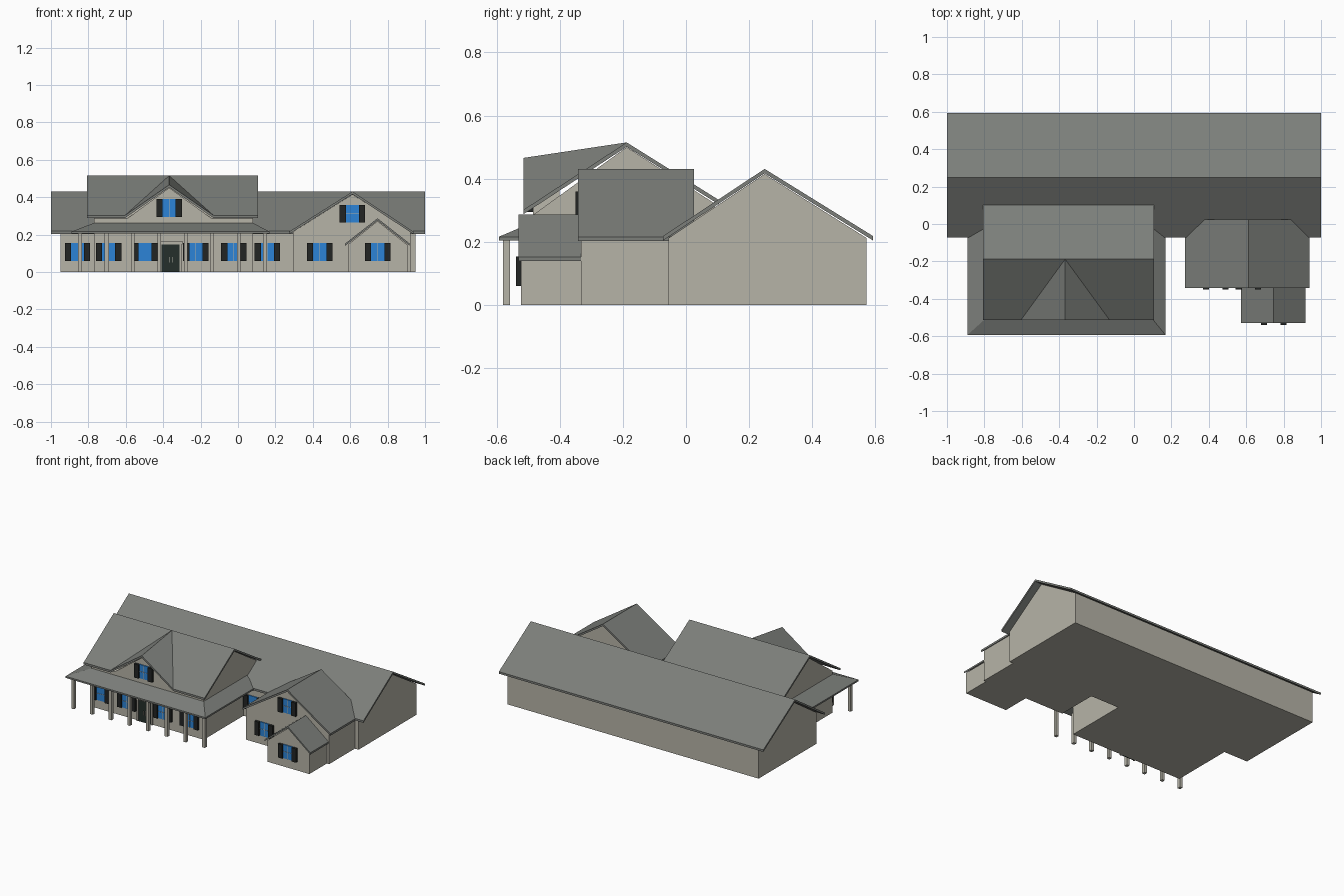
import bpy, bmesh
from mathutils import Vector

if "Cube" in bpy.data.objects:
    bpy.data.objects.remove(bpy.data.objects["Cube"])


def material(name, rgb):
    m = bpy.data.materials.new(name)
    m.diffuse_color = (*rgb, 1)
    m.use_nodes = True
    m.node_tree.nodes["Principled BSDF"].inputs["Base Color"].default_value = m.diffuse_color
    return m


WALL = material("warm grey siding", (0.47, 0.455, 0.39))
ROOF = material("grey shingle", (0.20, 0.21, 0.195))
GLASS = material("blue glass", (0.025, 0.23, 0.68))
SHUTTER = material("black shutter", (0.016, 0.018, 0.017))
DOOR = material("dark green door", (0.018, 0.028, 0.024))


def finish(name, bm, mat):
    bmesh.ops.recalc_face_normals(bm, faces=bm.faces)
    me = bpy.data.meshes.new(name)
    bm.to_mesh(me)
    bm.free()
    me.materials.append(mat)
    ob = bpy.data.objects.new(name, me)
    bpy.context.collection.objects.link(ob)
    return ob


def thick(name, pts, faces, offset, mat):
    """Faces extruded into a closed solid along an offset vector."""
    bm = bmesh.new()
    vs = [bm.verts.new(p) for p in pts]
    fs = [bm.faces.new([vs[i] for i in f]) for f in faces]
    ext = bmesh.ops.extrude_face_region(bm, geom=fs, use_keep_orig=True)
    new = [g for g in ext["geom"] if isinstance(g, bmesh.types.BMVert)]
    bmesh.ops.translate(bm, verts=new, vec=Vector(offset))
    return finish(name, bm, mat)


def box(name, x0, x1, y0, y1, z0, z1, mat):
    return thick(name, [(x0, y0, z0), (x1, y0, z0), (x1, y1, z0), (x0, y1, z0)],
                 [(0, 1, 2, 3)], (0, 0, z1 - z0), mat)


def prism_x(name, profile, x0, x1, mat):
    return thick(name, [(x0, y, z) for y, z in profile],
                 [range(len(profile))], (x1 - x0, 0, 0), mat)


def prism_y(name, profile, y0, y1, mat):
    return thick(name, [(x, y0, z) for x, z in profile],
                 [range(len(profile))], (0, y1 - y0, 0), mat)


def gable_profile(a0, a1, eave, mid, peak):
    return [(a0, 0), (a0, eave), (mid, peak), (a1, eave), (a1, 0)]


def roof_profile(a0, a1, eave, mid, peak, t=0.014):
    return [(a0, eave), (mid, peak), (a1, eave),
            (a1, eave - t), (mid, peak - t), (a0, eave - t)]


# Main long house
prism_x("main_walls", gable_profile(-0.055, 0.572, 0.212, 0.249, 0.415), -0.95, 0.95, WALL)
prism_x("main_roof", roof_profile(-0.073, 0.593, 0.218, 0.249, 0.431), -1, 1, ROOF)

# Right front wing with its lower projecting bay
prism_y("right_wing_walls", gable_profile(0.295, 0.922, 0.215, 0.612, 0.415), -0.333, 0.015, WALL)
prism_y("right_wing_roof", roof_profile(0.274, 0.938, 0.216, 0.612, 0.43), -0.342, 0.025, ROOF)
prism_y("bay_walls", gable_profile(0.587, 0.905, 0.145, 0.746, 0.272), -0.522, -0.32, WALL)
prism_y("bay_roof", roof_profile(0.573, 0.918, 0.152, 0.746, 0.287, 0.012), -0.53, -0.333, ROOF)

# Left front wing: walls, front gable and roof folded around that gable
FRONT = -0.485
prism_x("left_wing_walls", [(FRONT, 0), (FRONT, 0.285), (-0.188, 0.5), (0.09, 0.322), (0.09, 0)],
        -0.77, 0.08, WALL)
prism_y("front_gable_wall", [(-0.6, 0.28), (-0.368, 0.45), (-0.132, 0.28)], FRONT, -0.4, WALL)
ye, yr, yb, ze, zr = -0.514, -0.188, 0.105, 0.302, 0.515
thick("left_wing_roof",
      [(-0.808, ye, ze), (-0.605, ye, ze), (-0.368, ye, 0.466), (-0.13, ye, ze), (0.106, ye, ze),
       (-0.808, yr, zr), (-0.368, yr, zr), (0.106, yr, zr),
       (-0.808, yb, 0.332), (0.106, yb, 0.332)],
      [(0, 1, 6, 5), (1, 2, 6), (2, 3, 6), (3, 4, 7, 6), (5, 6, 7, 9, 8)],
      (0, 0, -0.014), ROOF)

# Hipped porch roof wrapping three sides of the left wing
outer = [(-0.89, -0.04), (-0.89, -0.593), (0.168, -0.593), (0.168, -0.04)]
inner = [(-0.77, -0.02), (-0.77, FRONT), (0.08, FRONT), (0.08, -0.02)]
thick("porch_roof", [(x, y, 0.216) for x, y in outer] + [(x, y, 0.262) for x, y in inner],
      [(i, i + 1, i + 5, i + 4) for i in range(3)], (0, 0, -0.011), ROOF)

# Porch posts
for i in range(8):
    x = -0.845 + i * 0.1414
    box("porch_post", x - 0.01, x + 0.01, -0.58, -0.558, 0, 0.212, WALL)


# Shuttered windows: pane, glazing bars and a pair of shutters
def window(x, wall_y, z0, h=0.094):
    w, s = 0.035, 0.033
    box("window_pane", x - w, x + w, wall_y - 0.006, wall_y + 0.002, z0, z0 + h, GLASS)
    box("window_bar", x - 0.001, x + 0.001, wall_y - 0.008, wall_y, z0, z0 + h, WALL)
    box("window_bar", x - w, x + w, wall_y - 0.008, wall_y, z0 + h / 2 - 0.001, z0 + h / 2 + 0.001, WALL)
    for x0 in (x - w - s, x + w):
        box("shutter", x0, x0 + s, wall_y - 0.017, wall_y + 0.002, z0, z0 + h, SHUTTER)


for x, y, z in [(-0.858, -0.055, 0.06), (0.157, -0.055, 0.06),
                (-0.692, FRONT, 0.06), (-0.497, FRONT, 0.06), (-0.225, FRONT, 0.06),
                (-0.022, FRONT, 0.06), (-0.368, FRONT, 0.295),
                (0.437, -0.333, 0.06), (0.612, -0.333, 0.265), (0.747, -0.522, 0.06)]:
    window(x, y, z)

# Front double door with frame and handles
DX = -0.36
for x in (DX - 0.058, DX + 0.048):
    box("door_frame_side", x, x + 0.01, FRONT - 0.012, FRONT + 0.002, 0, 0.148, WALL)
box("door_frame_top", DX - 0.062, DX + 0.062, FRONT - 0.015, FRONT + 0.002, 0.148, 0.165, WALL)
box("front_door", DX - 0.048, DX + 0.048, FRONT - 0.007, FRONT + 0.002, 0, 0.148, DOOR)
for x in (DX - 0.008, DX + 0.008):
    box("door_handle", x - 0.002, x + 0.002, FRONT - 0.014, FRONT - 0.006, 0.05, 0.08, WALL)
